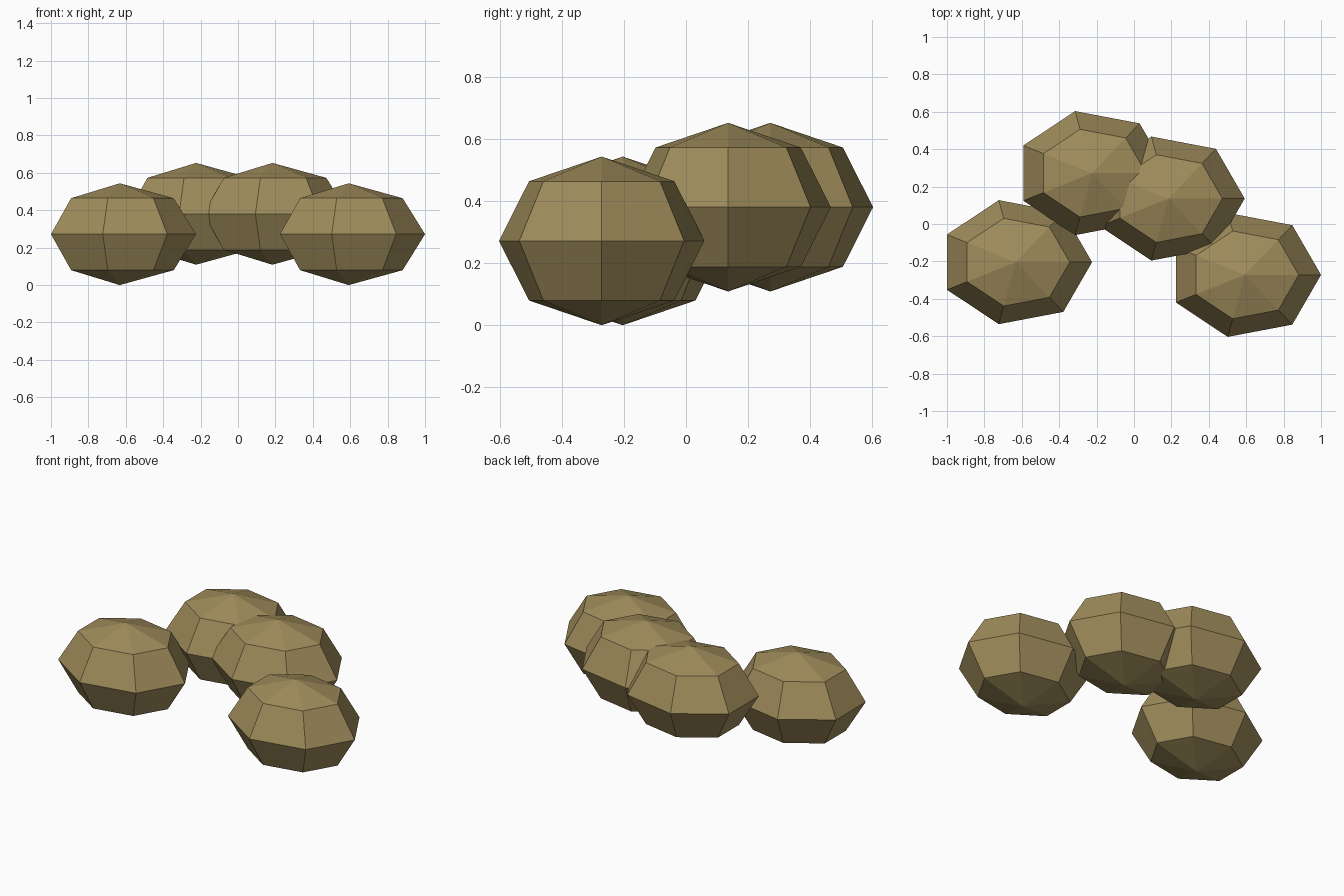
import bpy, bmesh, math

if "Cube" in bpy.data.objects:
    bpy.data.objects.remove(bpy.data.objects["Cube"])

S = 0.6801                      # overall scale
SIDES, RINGS = 7, 4             # low-poly puff resolution
RADII = (0.6 * S, 0.5 * S, 0.4 * S)

mat = bpy.data.materials.new("dusty tan")
mat.diffuse_color = (0.35, 0.265, 0.105, 1)
mat.use_nodes = True
mat.node_tree.nodes["Principled BSDF"].inputs["Base Color"].default_value = mat.diffuse_color


def puff(name, centre):
    """Flat-shaded seven-sided squashed sphere with a corner facing +x."""
    rx, ry, rz = RADII
    bm = bmesh.new()
    top = bm.verts.new((0, 0, rz))
    bottom = bm.verts.new((0, 0, -rz))
    rings = []
    for j in range(1, RINGS):
        p = math.pi * j / RINGS
        rings.append([bm.verts.new((rx * math.sin(p) * math.cos(a),
                                    ry * math.sin(p) * math.sin(a),
                                    rz * math.cos(p)))
                      for a in (math.tau * i / SIDES for i in range(SIDES))])
    for i in range(SIDES):
        k = (i + 1) % SIDES
        bm.faces.new((top, rings[0][i], rings[0][k]))
        bm.faces.new((bottom, rings[-1][k], rings[-1][i]))
        for upper, lower in zip(rings, rings[1:]):
            bm.faces.new((upper[i], lower[i], lower[k], upper[k]))
    bmesh.ops.recalc_face_normals(bm, faces=bm.faces)
    mesh = bpy.data.meshes.new(name)
    bm.to_mesh(mesh)
    bm.free()
    mesh.materials.append(mat)
    ob = bpy.data.objects.new(name, mesh)
    ob.location = centre
    bpy.context.collection.objects.link(ob)


# Four overlapping puffs: outer pair rests on the ground, inner pair is raised
for name, x, y, z in (("left_puff", -0.9, -0.3, 0.4),
                      ("back_puff", -0.3, 0.4, 0.56),
                      ("middle_puff", 0.3, 0.2, 0.56),
                      ("right_puff", 0.9, -0.4, 0.4)):
    puff(name, ((x - 0.0297) * S, y * S, z * S))
